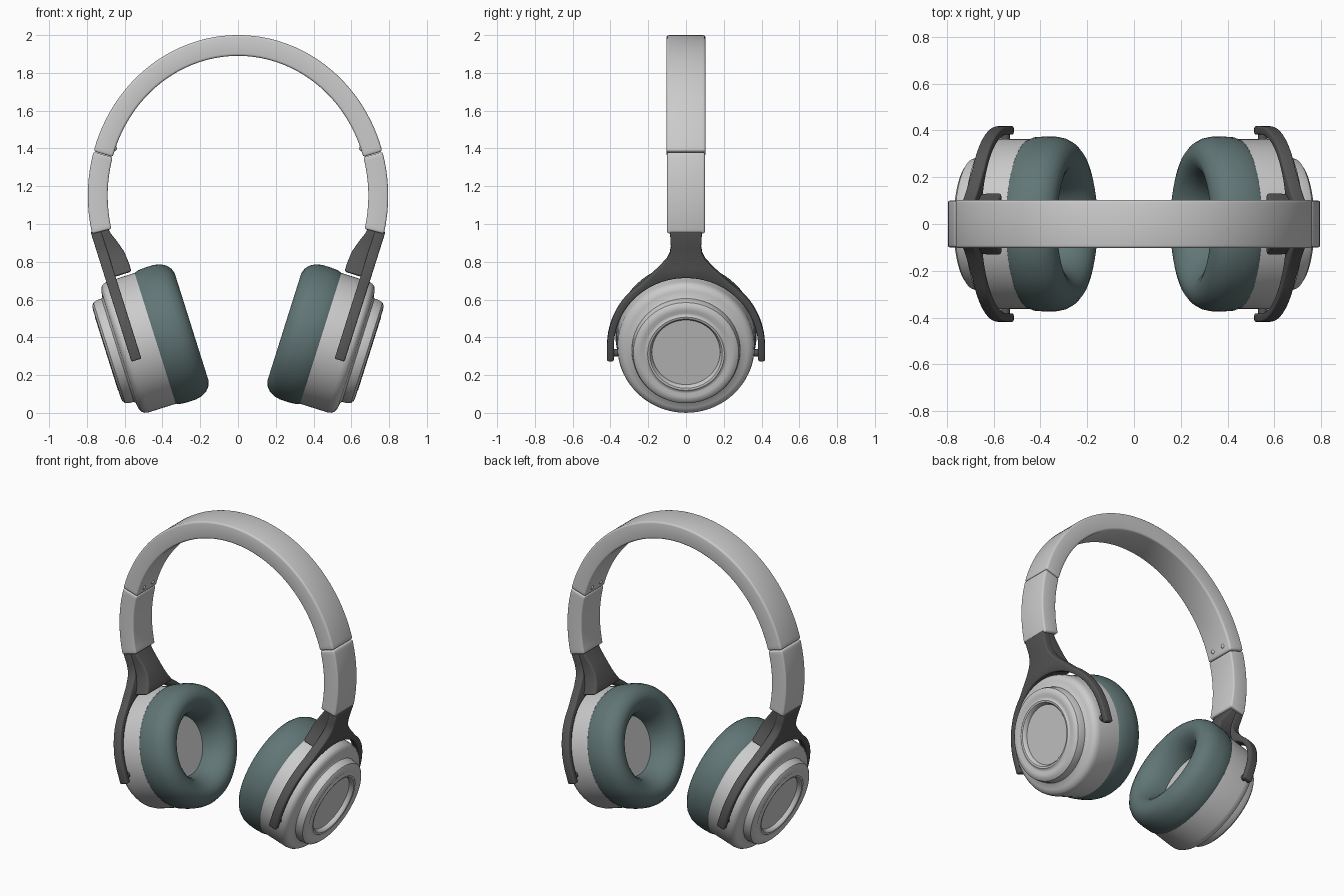
import bpy, bmesh, math
from mathutils import Matrix, Vector

if "Cube" in bpy.data.objects:
    bpy.data.objects.remove(bpy.data.objects["Cube"])

# Ear cup frame (right side): local x = world y, local y = up along cup face, local z = outward axis
TILT = math.radians(17.5)
S, C = math.sin(TILT), math.cos(TILT)
CUP = Matrix(((0, S, C, 0.443), (1, 0, 0, 0), (0, C, -S, 0.393), (0, 0, 0, 1)))


def material(name, rgb):
    m = bpy.data.materials.new(name)
    m.diffuse_color = (*rgb, 1)
    m.use_nodes = True
    m.node_tree.nodes["Principled BSDF"].inputs["Base Color"].default_value = m.diffuse_color
    return m


TEAL = material("cushion_teal", (0.12, 0.18, 0.18))
DARK = material("dark_grey", (0.09, 0.09, 0.09))


def finish(name, bm, matrix=None, mat=None, bevel=0, angle=35, mirror=True):
    bmesh.ops.recalc_face_normals(bm, faces=bm.faces)
    if bevel:
        edges = [e for e in bm.edges if e.calc_face_angle(0) > math.radians(40)]
        bmesh.ops.bevel(bm, geom=edges, offset=bevel, segments=3, profile=0.5,
                        affect='EDGES', clamp_overlap=True)
    if matrix:
        bm.transform(matrix)
    me = bpy.data.meshes.new(name)
    bm.to_mesh(me)
    bm.free()
    ob = bpy.data.objects.new(name, me)
    bpy.context.collection.objects.link(ob)
    if mat:
        me.materials.append(mat)
    bpy.ops.object.select_all(action='DESELECT')
    ob.select_set(True)
    bpy.context.view_layer.objects.active = ob
    bpy.ops.object.shade_smooth_by_angle(angle=math.radians(angle))
    if mirror:
        mod = ob.modifiers.new("mirror", 'MIRROR')
        mod.use_mirror_merge = False
    return ob


def skin(rings, closed=False, caps=True):
    """Join equal-length rings of points with quads."""
    bm = bmesh.new()
    vs = [[bm.verts.new(p) for p in r] for r in rings]
    n = len(vs[0])
    pairs = list(zip(vs, vs[1:])) + ([(vs[-1], vs[0])] if closed else [])
    for a, b in pairs:
        for i in range(n):
            j = (i + 1) % n
            bm.faces.new((a[i], a[j], b[j], b[i]))
    if caps and not closed:
        bm.faces.new(vs[0])
        bm.faces.new(vs[-1])
    return bm


def lathe(profile, closed=False, seg=72):
    rings = [[(r * math.cos(2 * math.pi * k / seg), r * math.sin(2 * math.pi * k / seg), h)
              for k in range(seg)] for r, h in profile]
    return skin(rings, closed)


def band(t0, t1, half, steps, grow=0.0):
    """Flat strap following an elliptical arch."""
    rings = []
    for k in range(steps + 1):
        t = t0 + (t1 - t0) * k / steps
        c, s = math.cos(t), math.sin(t)
        o = (0.795 * c, 1.15 + 0.85 * s)
        i = ((0.69 - grow) * c, 1.15 + (0.74 - grow) * s)
        rings.append([(o[0], -half, o[1]), (o[0], half, o[1]), (i[0], half, i[1]), (i[0], -half, i[1])])
    return skin(rings)


# Headband arch and the lower sleeves
SEAM = 0.28
finish("headband", band(SEAM, math.pi - SEAM, 0.103, 72), bevel=0.012, mirror=False)
finish("band_sleeve", band(-0.24, SEAM - 0.003, 0.1, 16), bevel=0.01)

# Small screws on the inside of the band
for k, y in enumerate((-0.045, 0.045)):
    bm = bmesh.new()
    bmesh.ops.create_uvsphere(bm, u_segments=16, v_segments=8, radius=0.014)
    finish(f"band_screw_{k}", bm, Matrix.Translation((0.655, y, 1.40)))

# Cup housing with stepped outer ring and recessed disc
finish("cup_housing", lathe([
    (0.363, -0.005), (0.363, 0.145), (0.359, 0.167), (0.347, 0.183), (0.325, 0.192), (0.295, 0.196),
    (0.287, 0.203), (0.285, 0.232), (0.279, 0.25), (0.264, 0.261), (0.24, 0.264), (0.222, 0.258),
    (0.213, 0.259), (0.203, 0.266), (0.192, 0.264), (0.184, 0.255), (0.18, 0.238)]), CUP)

# Ear cushion ring and inner speaker plate
finish("ear_cushion", lathe([
    (0.345, 0.0), (0.362, -0.004), (0.371, -0.025), (0.374, -0.07), (0.373, -0.115), (0.366, -0.148),
    (0.35, -0.177), (0.327, -0.197), (0.3, -0.207), (0.272, -0.206), (0.246, -0.194), (0.223, -0.173),
    (0.203, -0.143), (0.189, -0.105), (0.182, -0.06), (0.182, 0.0)], closed=True), CUP, TEAL, angle=50)
finish("speaker_plate", lathe([(0.19, -0.01), (0.19, -0.05)], seg=48), CUP)

# Yoke fork: flared stem and two arms wrapped around the cup
half = [(0.085, 0.64), (0.08, 0.55), (0.086, 0.515), (0.102, 0.482), (0.14, 0.437), (0.195, 0.386)]
half += [(0.418 * math.cos(a), 0.418 * math.sin(a))
         for a in (math.radians(55 - 55 * k / 12) for k in range(13))]
half += [(0.418, -0.08), (0.382, -0.08)]
half += [(0.382 * math.cos(a), 0.382 * math.sin(a))
         for a in (math.radians(88 * k / 20) for k in range(21))]
outline = half + [(-x, y) for x, y in reversed(half)]
bm = skin([[(x, y, h) for x, y in outline] for h in (0.097, 0.152)])
finish("yoke_fork", bm, CUP, DARK, bevel=0.008)

# Inner wedge of the yoke stem: (height, inner, outer, half width)
levels = [(0.64, 0.06, 0.145, 0.083), (0.6, 0.052, 0.145, 0.08), (0.55, 0.033, 0.145, 0.077),
          (0.49, 0.014, 0.14, 0.08), (0.43, 0.008, 0.135, 0.1), (0.375, 0.008, 0.13, 0.135)]
bm = skin([[(-w, u, a), (w, u, a), (w * 0.98, u, b), (-w * 0.98, u, b)] for u, a, b, w in levels])
finish("yoke_wedge", bm, CUP, DARK, bevel=0.012)

# Pivot pins joining the arms to the cup
for name, s in (("front", -1), ("back", 1)):
    bm = bmesh.new()
    bmesh.ops.create_cone(bm, cap_ends=True, segments=24, radius1=0.02, radius2=0.02, depth=0.06)
    place = Matrix.Translation((0.37 * s, -0.04, 0.125)) @ Matrix.Rotation(math.pi / 2, 4, 'Y')
    finish(f"pivot_pin_{name}", bm, CUP @ place, DARK)
